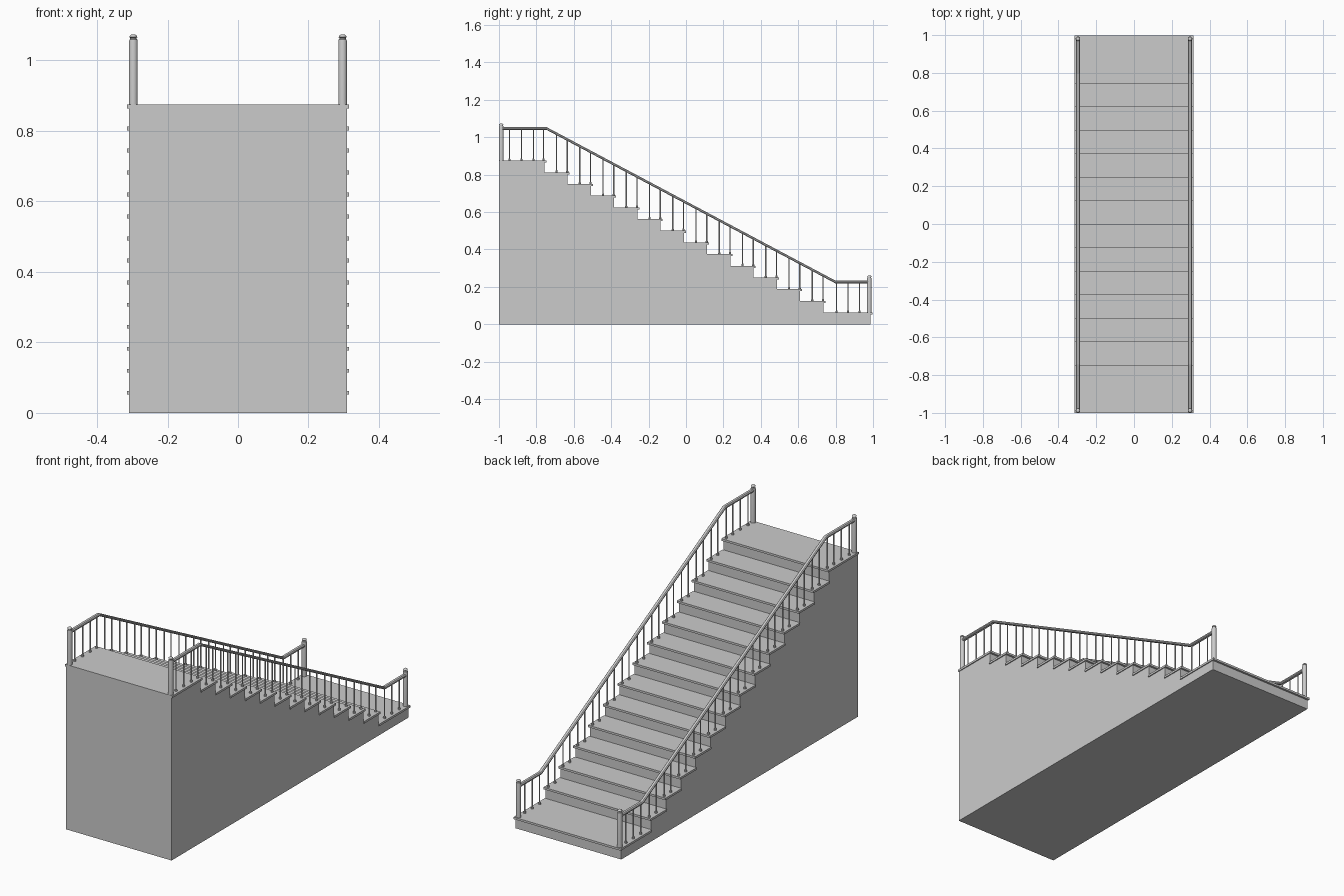
import bpy, bmesh, math
from mathutils import Vector

if "Cube" in bpy.data.objects:
    bpy.data.objects.remove(bpy.data.objects["Cube"])

STEPS, RISE, RUN = 14, 0.0625, 0.1243
NOSE0, SETBACK = -0.746, 0.011      # top landing nosing, riser setback
BODY_X, TREAD_X, TREAD_T = 0.31, 0.315, 0.011
RAIL_X = 0.297

# nosing position of each tread, top landing first
nose = [NOSE0 + RUN * k for k in range(STEPS - 1)] + [0.997]
top = [RISE * (STEPS - k) for k in range(STEPS)]


def finish(name, bm, smooth=False, mirror=False):
    bmesh.ops.recalc_face_normals(bm, faces=bm.faces)
    me = bpy.data.meshes.new(name)
    bm.to_mesh(me)
    bm.free()
    ob = bpy.data.objects.new(name, me)
    bpy.context.collection.objects.link(ob)
    if mirror:
        ob.modifiers.new("mirror", 'MIRROR')
    if smooth:
        bpy.ops.object.select_all(action='DESELECT')
        ob.select_set(True)
        bpy.context.view_layer.objects.active = ob
        bpy.ops.object.shade_smooth_by_angle(angle=math.radians(40))
    return ob


def loft(bm, rings):
    # join closed rings of points into a capped tube
    vs = [[bm.verts.new(p) for p in r] for r in rings]
    n = len(vs[0])
    for a, b in zip(vs, vs[1:]):
        for i in range(n):
            j = (i + 1) % n
            bm.faces.new((a[i], a[j], b[j], b[i]))
    bm.faces.new(vs[0][::-1])
    bm.faces.new(vs[-1])


def turned(bm, x, y, profile, sides):
    # lathe a (radius, height) profile around a vertical axis
    ang = [2 * math.pi * (i + 0.5) / sides for i in range(sides)]
    loft(bm, [[(x + r * math.cos(a), y + r * math.sin(a), z) for a in ang]
              for r, z in profile])


# solid stepped body
outline = [(-1, 0), (-1, top[0] - TREAD_T)]
for k in range(STEPS):
    y = nose[k] - SETBACK
    outline.append((y, top[k] - TREAD_T))
    outline.append((y, top[k + 1] - TREAD_T if k + 1 < STEPS else 0))
bm = bmesh.new()
loft(bm, [[(x, y, z) for y, z in outline] for x in (-BODY_X, BODY_X)])
finish("stair_body", bm)

# treads with nosing and side overhang
bm = bmesh.new()
for k in range(STEPS):
    y0 = -1 if k == 0 else nose[k - 1] - SETBACK
    y1, z1 = nose[k], top[k]
    z0 = z1 - TREAD_T
    rect = [(y0, z0), (y1, z0), (y1, z1), (y0, z1)]
    loft(bm, [[(x, y, z) for y, z in rect] for x in (-TREAD_X, TREAD_X)])
finish("treads", bm)

# handrail swept along its path
path = [(-0.988, 1.047), (-0.745, 1.047), (0.798, 0.227), (0.98, 0.227)]
section = [(-0.010, -0.004), (-0.006, -0.008), (0.006, -0.008), (0.010, -0.004),
           (0.010, 0.002), (0.006, 0.007), (-0.006, 0.007), (-0.010, 0.002)]
bm = bmesh.new()
loft(bm, [[(RAIL_X + dx, y, z + dz) for dx, dz in section] for y, z in path])
finish("handrails", bm, mirror=True)


def rail_z(y):
    for (ya, za), (yb, zb) in zip(path, path[1:]):
        if y <= yb:
            return za + (zb - za) * (y - ya) / (yb - ya)
    return path[-1][1]


# newel posts with rounded caps
bm = bmesh.new()
for y, z in ((-0.988, top[0]), (0.98, top[-1])):
    turned(bm, RAIL_X, y, [(r, z + h) for r, h in (
        (0.0125, 0), (0.0125, 0.178), (0.0115, 0.184), (0.009, 0.186),
        (0.009, 0.189), (0.0115, 0.191), (0.0105, 0.195), (0.005, 0.199))], 16)
finish("newel_posts", bm, smooth=True, mirror=True)

# balusters, two per step, extra on the landings
spots = [(y, 0) for y in (-0.944, -0.88, -0.816, -0.762)]
for k in range(STEPS - 2):
    spots += [(-0.692 + RUN * k, k + 1), (-0.635 + RUN * k, k + 1)]
spots += [(y, STEPS - 1) for y in (0.805, 0.866, 0.928)]
bm = bmesh.new()
for y, k in spots:
    z, zt = top[k], rail_z(y) - 0.003
    turned(bm, RAIL_X, y, [(0.0065, z), (0.0065, z + 0.006), (0.0035, z + 0.012),
                           (0.0035, zt)], 8)
finish("balusters", bm, smooth=True, mirror=True)
